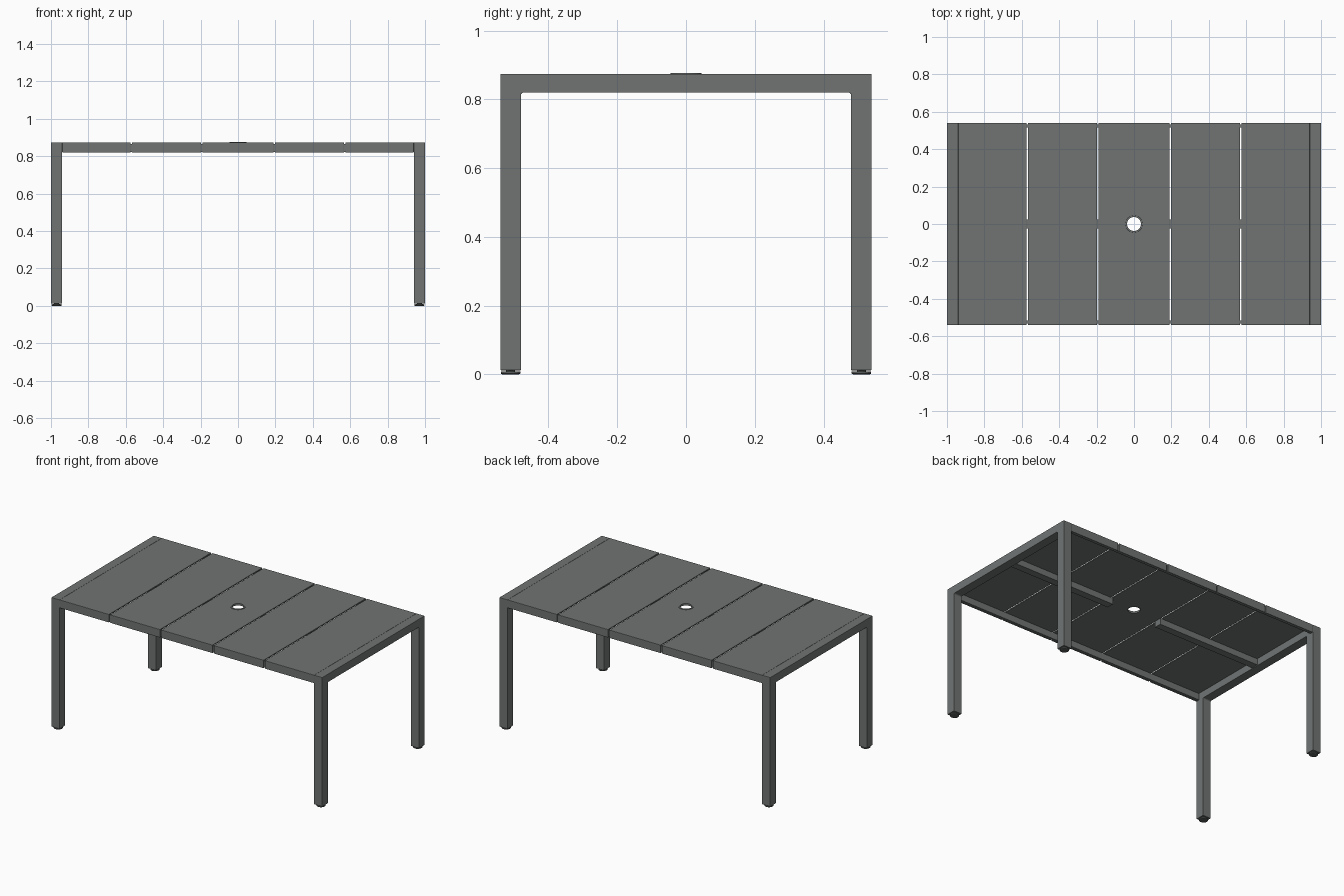
import bpy, bmesh, math

if "Cube" in bpy.data.objects:
    bpy.data.objects.remove(bpy.data.objects["Cube"])

def material(name, col):
    m = bpy.data.materials.new(name)
    m.diffuse_color = (*col, 1)
    m.use_nodes = True
    m.node_tree.nodes["Principled BSDF"].inputs["Base Color"].default_value = m.diffuse_color
    return m

grey = material("slate grey", (0.165, 0.175, 0.175))
dark = material("charcoal", (0.10, 0.107, 0.107))

TOP, UNDER = 0.874, 0.82      # table top and underside of the frame
X, Y, W = 1.0, 0.54, 0.06     # half length, half depth, tube width

def finish(name, bm, mat, bevel=0.0):
    bmesh.ops.recalc_face_normals(bm, faces=bm.faces[:])
    me = bpy.data.meshes.new(name)
    bm.to_mesh(me)
    bm.free()
    me.materials.append(mat)
    ob = bpy.data.objects.new(name, me)
    bpy.context.collection.objects.link(ob)
    if bevel:
        mod = ob.modifiers.new("soft edges", 'BEVEL')
        mod.width, mod.segments = bevel, 2
    return ob

def extrude_x(name, profile, x0, x1, mat, bevel=0.0):
    """Extrude a (y, z) outline from x0 to x1."""
    bm = bmesh.new()
    f = bm.faces.new([bm.verts.new((x0, y, z)) for y, z in profile])
    r = bmesh.ops.extrude_face_region(bm, geom=[f])
    vs = [v for v in r["geom"] if isinstance(v, bmesh.types.BMVert)]
    bmesh.ops.translate(bm, verts=vs, vec=(x1 - x0, 0, 0))
    return finish(name, bm, mat, bevel)

def bar(name, x0, x1, y0, y1, z0, z1):
    return extrude_x(name, [(y0, z0), (y1, z0), (y1, z1), (y0, z1)], x0, x1, grey)

def arch(half, top, bottom, inner_half, inner_top, chamfer=0.0):
    """Upside-down U outline with optional small inner corners."""
    c, h, t = chamfer, inner_half, inner_top
    right = [(h, t - c), (h - c, t)] if c else [(h, t)]
    left = [(-y, z) for y, z in reversed(right)]
    return ([(-half, bottom), (-half, top), (half, top), (half, bottom), (h, bottom)]
            + right + left + [(-h, bottom)])

def lathe(name, profile, sides, mat, loc=(0, 0, 0), closed=False):
    """Revolve an (r, z) outline around z."""
    bm = bmesh.new()
    rings = [[bm.verts.new((loc[0] + r * math.cos(a), loc[1] + r * math.sin(a), loc[2] + z))
              for a in (2 * math.pi * i / sides for i in range(sides))] for r, z in profile]
    n = len(rings)
    for k in range(n if closed else n - 1):
        a, b = rings[k], rings[(k + 1) % n]
        for i in range(sides):
            j = (i + 1) % sides
            bm.faces.new((a[i], a[j], b[j], b[i]))
    if not closed:
        bm.faces.new(rings[0])
        bm.faces.new(rings[-1])
    return finish(name, bm, mat)

# End frames (two legs and a cross beam each) with levelling feet
for s, side in ((-1, "left"), (1, "right")):
    x0, x1 = sorted((s * X, s * (X - W)))
    extrude_x(side + "_leg_frame", arch(Y, TOP, 0.012, Y - W, UNDER, 0.005),
              x0, x1, grey, 0.002)
    for t, end in ((-1, "front"), (1, "back")):
        lathe(f"{end}_{side}_foot",
              [(0.024, 0), (0.028, 0.002), (0.028, 0.008), (0.013, 0.009), (0.013, 0.014)],
              16, dark, (s * (X - W / 2), t * (Y - W / 2), 0))

# Folded sheet panels of the top, with skirts at front and back
gap = 0.0045
cuts = [-0.571, -0.194, 0.194, 0.571]
starts = [-(X - W)] + [c + gap for c in cuts]
ends = [c - gap for c in cuts] + [X - W]
for i, (a, b) in enumerate(zip(starts, ends)):
    panel = extrude_x(f"top_panel_{i + 1}", arch(Y, TOP, UNDER, Y - 0.007, TOP - 0.008),
                      a, b, grey, 0.002)
    if i == 2:
        middle = panel

# Parasol hole through the middle panel, with a trim ring
cutter = lathe("hole_cutter", [(0.039, 0.8), (0.039, 0.95)], 32, grey)
cutter.hide_render = True
cutter.hide_viewport = True
cut = middle.modifiers.new("parasol hole", 'BOOLEAN')
cut.operation, cut.object, cut.solver = 'DIFFERENCE', cutter, 'EXACT'
ring = lathe("hole_trim_ring",
             [(0.037, TOP - 0.01), (0.037, TOP + 0.003), (0.045, TOP + 0.003),
              (0.046, TOP - 0.001), (0.0395, TOP - 0.001), (0.0395, TOP - 0.01)],
             32, grey, closed=True)

# Long rails behind the skirts, and the two centre supports below
for t, end in ((-1, "front"), (1, "back")):
    y0, y1 = sorted((t * (Y - 0.008), t * (Y - 0.024)))
    bar(end + "_rail", -(X - W), X - W, y0, y1, UNDER + 0.002, TOP - 0.009)
for s, side in ((-1, "left"), (1, "right")):
    x0, x1 = sorted((s * 0.185, s * (X - W)))
    bar(side + "_centre_support", x0, x1, -0.024, 0.024, UNDER + 0.005, TOP - 0.008)
